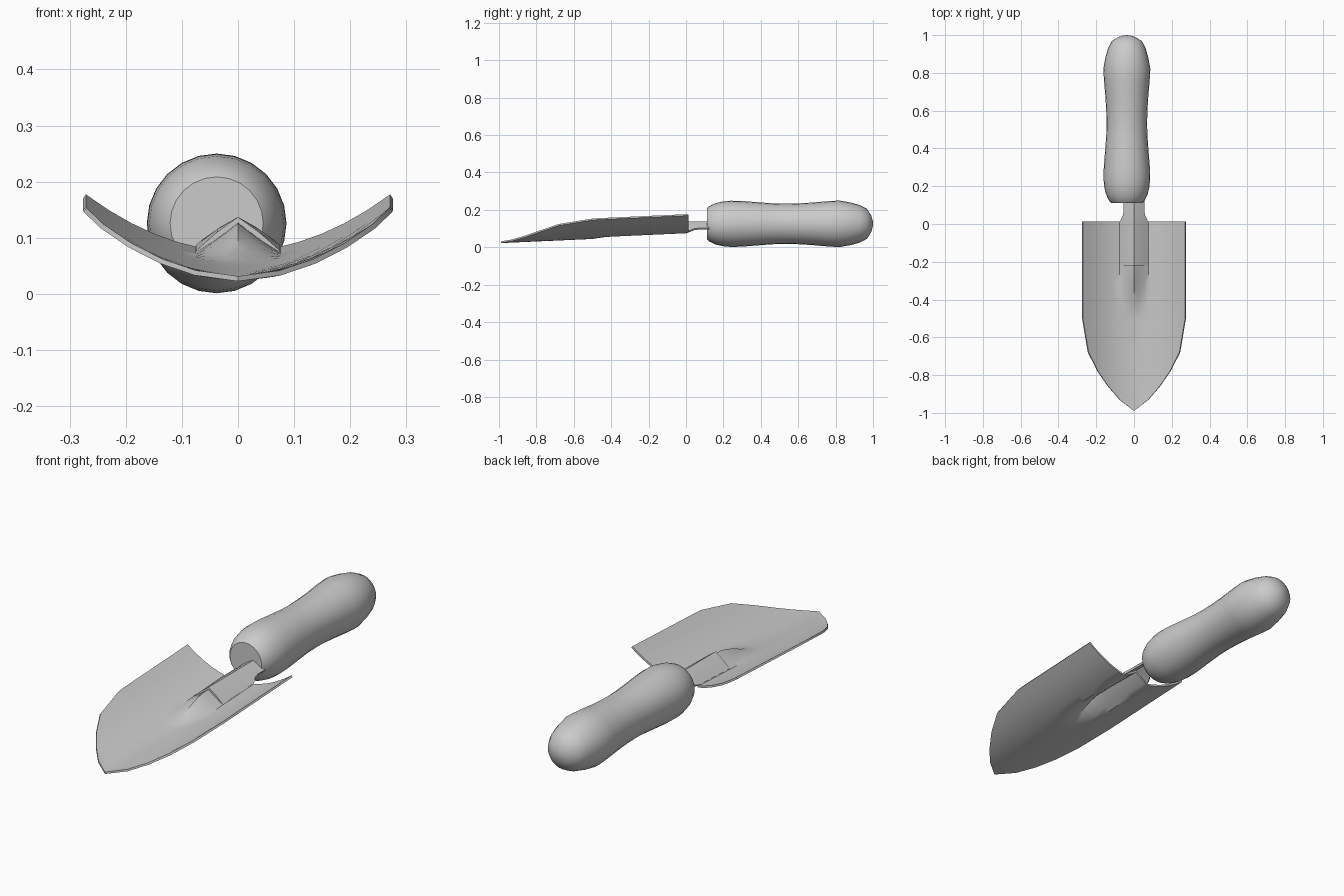
import bpy, bmesh, math

if "Cube" in bpy.data.objects:
    bpy.data.objects.remove(bpy.data.objects["Cube"])


def make(name, verts, faces, thickness=0, angle=40):
    mesh = bpy.data.meshes.new(name)
    mesh.from_pydata(verts, [], faces)
    bm = bmesh.new()
    bm.from_mesh(mesh)
    bmesh.ops.remove_doubles(bm, verts=bm.verts, dist=1e-5)
    bmesh.ops.recalc_face_normals(bm, faces=bm.faces)
    if sum(f.normal.z for f in bm.faces) < 0 and thickness:
        bmesh.ops.reverse_faces(bm, faces=bm.faces)
    bm.to_mesh(mesh)
    bm.free()
    ob = bpy.data.objects.new(name, mesh)
    bpy.context.collection.objects.link(ob)
    if thickness:
        mod = ob.modifiers.new("thickness", 'SOLIDIFY')
        mod.thickness = thickness
        mod.offset = -1
    bpy.ops.object.select_all(action='DESELECT')
    ob.select_set(True)
    bpy.context.view_layer.objects.active = ob
    if thickness:
        bpy.ops.object.modifier_apply(modifier="thickness")
    bpy.ops.object.shade_smooth_by_angle(angle=math.radians(angle))
    return ob


def grid_faces(rows, cols):
    return [(r * cols + c, r * cols + c + 1, (r + 1) * cols + c + 1, (r + 1) * cols + c)
            for r in range(rows - 1) for c in range(cols - 1)]


def mirrored(half):
    return [-v for v in reversed(half) if v > 0] + list(half)


def base(y):
    return 0.031 + 0.045 * (y + 1)


def dish(x):
    return 0.1 * (x / 0.27) ** 2


# Blade: dished, pointed sheet with a pressed bulge where the tang lands
outline = [(-0.99, 0), (-0.93, 0.075), (-0.86, 0.135), (-0.78, 0.19), (-0.68, 0.24), (-0.5, 0.27),
           (-0.45, 0.271), (-0.4, 0.271), (-0.35, 0.271), (-0.3, 0.271), (-0.26, 0.271),
           (-0.22, 0.271), (-0.1, 0.271), (0.012, 0.271)]
us = mirrored([0, 0.07, 0.14, 0.21, 0.28, 0.4, 0.55, 0.7, 0.85, 1])
verts = []
for y, w in outline:
    t = min(1, max(0, (y + 0.5) / 0.26))
    rise = (0.127 - base(y)) * t * t * (3 - 2 * t)
    for u in us:
        x = u * w
        verts.append((x, y, base(y) + dish(x) + rise * max(0, 1 - abs(x) / 0.075)))
make("blade", verts, grid_faces(len(outline), len(us)), 0.009)

# Tang: folded strip from the blade into the handle
stations = [(-0.22, 0.075), (0.0, 0.075), (0.022, 0.071), (0.045, 0.059), (0.07, 0.055), (0.13, 0.055)]
us = mirrored([0, 0.5, 1])
verts = []
for y, w in stations:
    low = base(min(y, 0.02)) + dish(0.075) + 0.003
    for u in us:
        f = abs(u) * w / 0.075
        verts.append((u * w, y, 0.137 - (0.137 - low) * f + 0.012 * f * (1 - f)))
make("tang", verts, grid_faces(len(stations), len(us)), 0.01, 30)

# Handle: turned grip, flat at the front and domed at the back
profile = [(0.112, 0), (0.112, 0.083), (0.125, 0.095), (0.16, 0.111), (0.2, 0.12), (0.24, 0.1235),
           (0.3, 0.122), (0.4, 0.114), (0.47, 0.109), (0.53, 0.1075), (0.6, 0.109), (0.68, 0.114),
           (0.76, 0.121), (0.82, 0.1245), (0.88, 0.114), (0.93, 0.1), (0.968, 0.08),
           (0.99, 0.045), (0.998, 0.018), (1.0, 0)]
seg = 24
verts = [(-0.038 + r * math.sin(2 * math.pi * s / seg), y, 0.1255 + r * math.cos(2 * math.pi * s / seg))
         for y, r in profile for s in range(seg + 1)]
make("handle", verts, grid_faces(len(profile), seg + 1))
